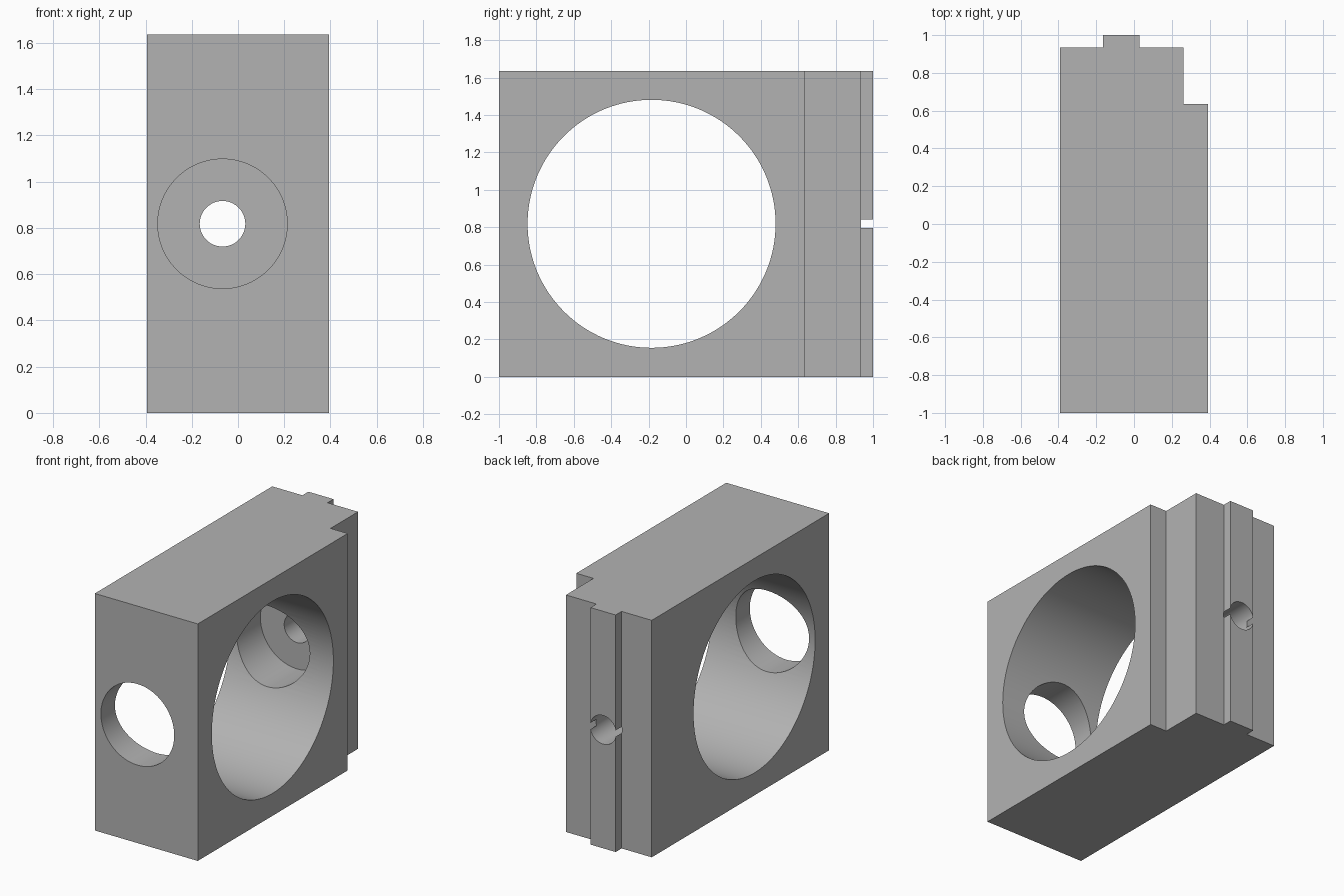
import bpy
import bmesh
from math import pi, radians
from mathutils import Matrix

old = bpy.data.objects.get("Cube")
if old:
    bpy.data.objects.remove(old, do_unlink=True)

HEIGHT = 1.636
BORE_X, BORE_Z = -0.067, HEIGHT / 2

grey = bpy.data.materials.new("plain grey")
grey.use_nodes = True
grey.diffuse_color = (0.45, 0.45, 0.45, 1)
grey.node_tree.nodes["Principled BSDF"].inputs["Base Color"].default_value = grey.diffuse_color


def make_object(name, bm):
    bmesh.ops.recalc_face_normals(bm, faces=bm.faces)
    mesh = bpy.data.meshes.new(name)
    bm.to_mesh(mesh)
    bm.free()
    mesh.materials.append(grey)
    obj = bpy.data.objects.new(name, mesh)
    bpy.context.collection.objects.link(obj)
    return obj


def cylinder(name, radius, start, end, axis):
    """Cylinder along x or y, running from start to end (its axis centres)."""
    bm = bmesh.new()
    turn = Matrix.Rotation(pi / 2, 4, "Y" if axis == "x" else "X")
    centre = [(a + b) / 2 for a, b in zip(start, end)]
    length = sum(abs(b - a) for a, b in zip(start, end))
    bmesh.ops.create_cone(bm, cap_ends=True, segments=128, radius1=radius, radius2=radius,
                          depth=length, matrix=Matrix.Translation(centre) @ turn)
    return make_object(name, bm)


# Block outline with corner rebate and rear locating tongue, extruded upward
outline = [(-0.393, -1), (0.393, -1), (0.393, 0.635), (0.262, 0.635), (0.262, 0.935),
           (0.029, 0.935), (0.029, 1), (-0.163, 1), (-0.163, 0.935), (-0.393, 0.935)]
bm = bmesh.new()
base = bm.faces.new([bm.verts.new((x, y, 0)) for x, y in outline])
top = bmesh.ops.extrude_face_region(bm, geom=[base])["geom"]
bmesh.ops.translate(bm, vec=(0, 0, HEIGHT), verts=[v for v in top if isinstance(v, bmesh.types.BMVert)])
block = make_object("bored_block", bm)

# Cross bore, front counterbore and small bolt hole
cutters = [
    cylinder("cross_bore_cutter", 0.663, (-1, -0.184, BORE_Z), (1, -0.184, BORE_Z), "x"),
    cylinder("counterbore_cutter", 0.28, (BORE_X, -1.2, BORE_Z), (BORE_X, 0.74, BORE_Z), "y"),
    cylinder("bolt_hole_cutter", 0.0985, (BORE_X, 0.5, BORE_Z), (BORE_X, 1.2, BORE_Z), "y"),
]
bpy.context.view_layer.objects.active = block
block.select_set(True)
for cutter in cutters:
    mod = block.modifiers.new(cutter.name, "BOOLEAN")
    mod.operation = "DIFFERENCE"
    mod.solver = "EXACT"
    mod.object = cutter
    bpy.ops.object.modifier_apply(modifier=mod.name)
    bpy.data.objects.remove(cutter, do_unlink=True)

bpy.ops.object.shade_smooth_by_angle(angle=radians(30))
